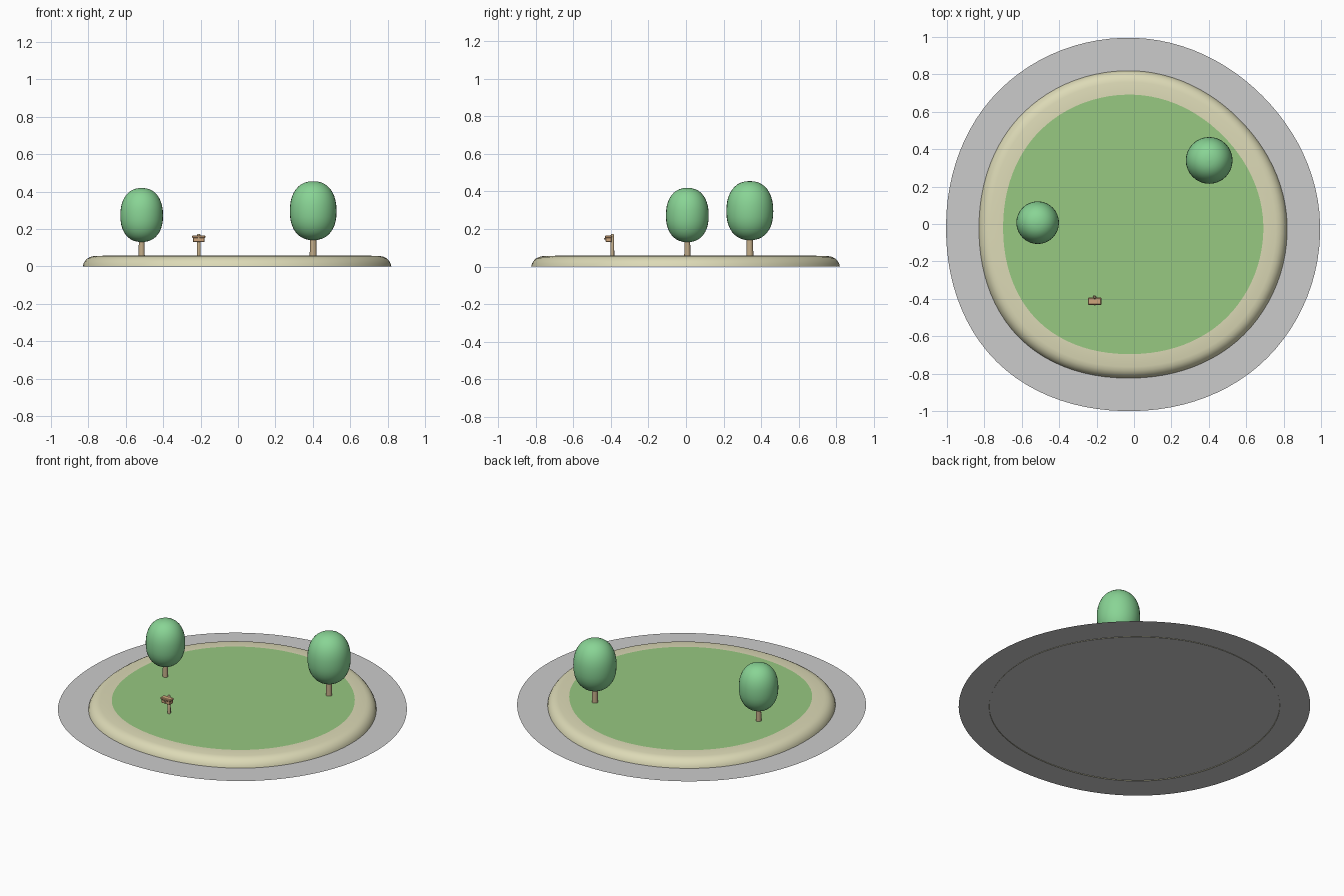
import bpy, bmesh, math

if "Cube" in bpy.data.objects:
    bpy.data.objects.remove(bpy.data.objects["Cube"])

N = 96
SHORE = [0.82, 0.795, 0.82, 0.84, 0.83, 0.865, 0.825, 0.835]  # radius every 45 degrees


def material(name, r, g, b):
    m = bpy.data.materials.new(name)
    m.diffuse_color = (r, g, b, 1)
    m.use_nodes = True
    m.node_tree.nodes["Principled BSDF"].inputs["Base Color"].default_value = m.diffuse_color
    return m


SAND = material("sand", 0.72, 0.70, 0.47)
GRASS = material("grass", 0.31, 0.58, 0.22)
LEAF = material("leaf", 0.25, 0.66, 0.30)
BARK = material("bark", 0.55, 0.42, 0.25)
WOOD = material("wood", 0.62, 0.38, 0.20)


def shore_radius(a):
    # periodic Catmull-Rom through the shore radii
    t = (a / math.tau * 8) % 8
    i = int(t)
    t -= i
    p0, p1, p2, p3 = (SHORE[(i + k) % 8] for k in (-1, 0, 1, 2))
    return 0.5 * (2 * p1 + (p2 - p0) * t + (2 * p0 - 5 * p1 + 4 * p2 - p3) * t * t
                  + (3 * p1 - p0 - 3 * p2 + p3) * t ** 3)


def finish(bm, name, mat=None, smooth=True):
    me = bpy.data.meshes.new(name)
    bm.normal_update()
    bm.to_mesh(me)
    bm.free()
    ob = bpy.data.objects.new(name, me)
    bpy.context.collection.objects.link(ob)
    if mat:
        me.materials.append(mat)
    if smooth:
        bpy.ops.object.select_all(action='DESELECT')
        ob.select_set(True)
        bpy.context.view_layer.objects.active = ob
        bpy.ops.object.shade_smooth_by_angle(angle=math.radians(40))
    return ob


def lofted(name, levels, mat, radius, n=N, loc=(0, 0), cap_bottom=False):
    # stack of rings (scale, offset, z) joined by quads and capped on top
    bm = bmesh.new()
    rings = []
    for scale, offset, z in levels:
        ring = []
        for i in range(n):
            a = math.tau * i / n
            r = radius(a) * scale + offset
            ring.append(bm.verts.new((loc[0] + r * math.cos(a), loc[1] + r * math.sin(a), z)))
        rings.append(ring)
    for lo, hi in zip(rings, rings[1:]):
        for i in range(n):
            j = (i + 1) % n
            bm.faces.new((lo[i], lo[j], hi[j], hi[i]))
    bm.faces.new(rings[-1])
    if cap_bottom:
        bm.faces.new(rings[0][::-1])
    return finish(bm, name, mat)


def box(name, x, y, z, mat, bevel=0.0):
    bm = bmesh.new()
    bmesh.ops.create_cube(bm, size=1)
    for v in bm.verts:
        for k, (lo, hi) in enumerate((x, y, z)):
            v.co[k] = (lo + hi) / 2 + v.co[k] * (hi - lo)
    if bevel:
        bmesh.ops.bevel(bm, geom=bm.edges[:], offset=bevel, segments=1, affect='EDGES')
    return finish(bm, name, mat, smooth=False)


# Water sheet, sandy island and lawn
lofted("water", [(1, 0.175, 0.004)], None, shore_radius)
lofted("beach", [(1, 0, 0), (0.995, 0, 0.015), (0.985, 0, 0.029), (0.97, 0, 0.042),
                 (0.95, 0, 0.051), (0.925, 0, 0.0555), (0.84, 0, 0.0575)], SAND, shore_radius)
lofted("lawn", [(0.843, 0, 0.059)], GRASS, shore_radius)


# Trees: round trunk with a squarish egg crown
def tree(name, x, y, r, z0, z1, trunk_r):
    lofted(name + "_trunk", [(trunk_r * 1.1, 0, 0.055), (trunk_r, 0, z0 + 0.03)], BARK,
           lambda a: 1, 16, (x, y), True)
    levels = []
    steps = 20
    mid, half = z0 + (z1 - z0) * 0.49, z1 - z0
    for i in range(steps + 1):
        t = -math.pi / 2 + math.pi * (i + 0.15) / (steps + 0.3)
        c, s = math.cos(t), math.sin(t)
        h = math.copysign(abs(s) ** 0.88, s)
        z = mid + h * half * (0.51 if s > 0 else 0.49)
        levels.append((r * c ** 0.88, 0, z))
    lofted(name + "_crown", levels, LEAF, lambda a: 1, 32, (x, y), True)


tree("left_tree", -0.515, 0.007, 0.114, 0.13, 0.419, 0.015)
tree("right_tree", 0.402, 0.34, 0.125, 0.14, 0.455, 0.017)

# Letter box on a post: body, overhanging lid, small latch
X, Y = -0.21, -0.392
lofted("box_post", [(0.010, 0, 0.055), (0.009, 0, 0.168), (0.005, 0, 0.174)], BARK,
       lambda a: 1, 12, (X, Y), True)
box("box_body", (X - 0.031, X + 0.031), (-0.428, -0.397), (0.131, 0.153), WOOD, 0.002)
box("box_lid", (X - 0.036, X + 0.036), (-0.432, -0.394), (0.151, 0.166), WOOD, 0.004)
box("box_latch", (X - 0.005, X + 0.005), (-0.436, -0.426), (0.144, 0.153), BARK)
